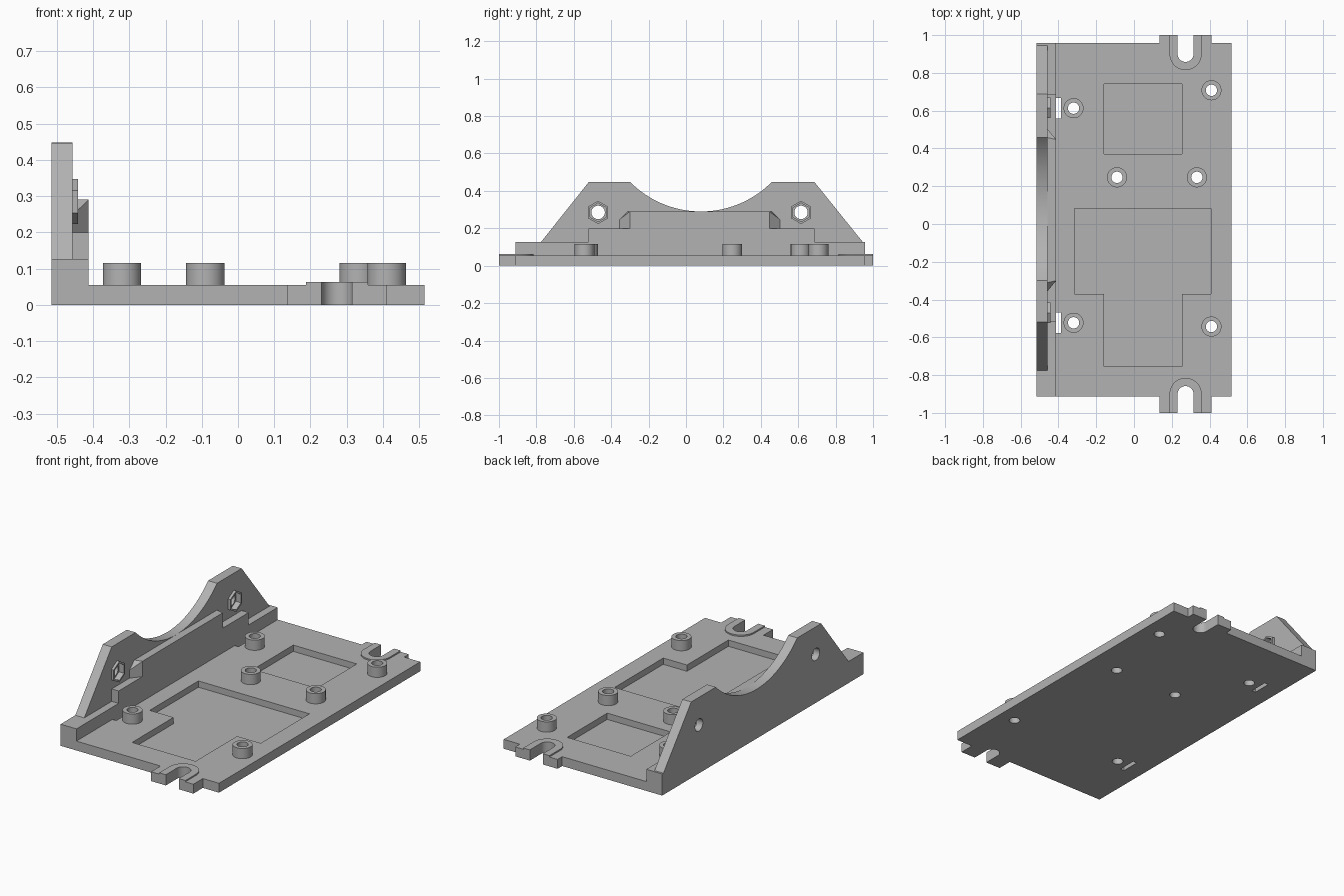
import bpy
import bmesh
from math import pi, sin, cos, asin
from mathutils import Vector

cube = bpy.data.objects.get("Cube")
if cube:
    bpy.data.objects.remove(cube, do_unlink=True)

grey = bpy.data.materials.new("plain grey")
grey.use_nodes = True
colour = (0.45, 0.45, 0.45, 1)
grey.diffuse_color = colour
grey.node_tree.nodes["Principled BSDF"].inputs["Base Color"].default_value = colour


def add_object(name, bm):
    bmesh.ops.recalc_face_normals(bm, faces=bm.faces[:])
    mesh = bpy.data.meshes.new(name)
    bm.to_mesh(mesh)
    bm.free()
    mesh.materials.append(grey)
    obj = bpy.data.objects.new(name, mesh)
    bpy.context.collection.objects.link(obj)
    return obj


def prism(name, points, low, high, axis="z"):
    """Extrude an outline: (x, y) along z, or (y, z) along x."""
    bm = bmesh.new()
    place = (lambda p, h: (p[0], p[1], h)) if axis == "z" else (lambda p, h: (h, p[0], p[1]))
    face = bm.faces.new([bm.verts.new(place(p, low)) for p in points])
    extruded = bmesh.ops.extrude_face_region(bm, geom=[face])
    offset = Vector(place((0, 0), high - low))
    bmesh.ops.translate(bm, vec=offset, verts=[v for v in extruded["geom"] if isinstance(v, bmesh.types.BMVert)])
    return add_object(name, bm)


def rect(a0, a1, b0, b1):
    return [(a0, b0), (a1, b0), (a1, b1), (a0, b1)]


def ring(a, b, radius, count=40, turn=0):
    return [(a + radius * cos(turn + 2 * pi * i / count),
             b + radius * sin(turn + 2 * pi * i / count)) for i in range(count)]


def u_shape(side, radius, end):
    """Outline of a U that opens towards the plate's end."""
    arc = [(SLOT_X + radius * cos(pi * i / 24), side * (0.9 - radius * sin(pi * i / 24))) for i in range(25)]
    return [(SLOT_X + radius, side * end)] + arc + [(SLOT_X - radius, side * end)]


def cut(target, cutters):
    for cutter in cutters:
        cutter.hide_render = True
        mod = target.modifiers.new("cut", "BOOLEAN")
        mod.operation = "DIFFERENCE"
        mod.solver = "EXACT"
        mod.object = cutter
    graph = bpy.context.evaluated_depsgraph_get()
    mesh = bpy.data.meshes.new_from_object(target.evaluated_get(graph))
    target.modifiers.clear()
    target.data = mesh
    for cutter in cutters:
        bpy.data.objects.remove(cutter, do_unlink=True)
    return target


# Main levels and positions
PLATE_TOP, FLOOR = 0.055, 0.018
OUTER, WALL_IN, LEDGE_IN = -0.515, -0.457, -0.412
FRONT, BACK = -0.912, 0.957
SLOT_X = 0.273
STANDOFFS = [(-0.32, 0.613), (-0.32, -0.523), (-0.09, 0.247),
             (0.333, 0.247), (0.41, 0.708), (0.41, -0.543)]
BOLTS = [(-0.47, 0.285), (0.615, 0.285)]
parts = []

# Base plate with end tabs
tab0, tab1 = 0.135, 0.41
plate = prism("base_plate", [
    (LEDGE_IN, FRONT), (tab0, FRONT), (tab0, -1), (tab1, -1), (tab1, FRONT), (-OUTER, FRONT),
    (-OUTER, BACK), (tab1, BACK), (tab1, 1), (tab0, 1), (tab0, BACK), (LEDGE_IN, BACK)], 0, PLATE_TOP)
cutters = [prism("hole_cutter", ring(x, y, 0.03), -0.1, 0.2) for x, y in STANDOFFS]
cutters += [prism("slot_cutter", u_shape(s, 0.042, 1.1), -0.1, 0.2) for s in (-1, 1)]
cutters += [prism("strap_cutter", rect(LEDGE_IN - 0.01, -0.387, y - 0.055, y + 0.055), -0.1, 0.2)
            for x, y in STANDOFFS[:2]]
# Recessed pockets
cutters.append(prism("square_pocket", rect(-0.16, 0.253, 0.37, 0.742), FLOOR, 0.2))
cutters.append(prism("t_pocket", [
    (-0.16, -0.755), (0.253, -0.755), (0.253, -0.37), (0.407, -0.37),
    (0.407, 0.082), (-0.315, 0.082), (-0.315, -0.37), (-0.16, -0.37)], FLOOR, 0.2))
parts.append(cut(plate, cutters))

# Hollow standoffs
for x, y in STANDOFFS:
    post = prism("standoff", ring(x, y, 0.053), PLATE_TOP, 0.115)
    parts.append(cut(post, [prism("hole_cutter", ring(x, y, 0.03), 0, 0.2)]))

# Raised rims round the end slots
for side, name in ((-1, "front_slot_rim"), (1, "back_slot_rim")):
    rim = prism(name, u_shape(side, 0.085, 1), PLATE_TOP, 0.063)
    parts.append(cut(rim, [prism("slot_cutter", u_shape(side, 0.042, 1.1), 0, 0.2)]))

# Side rail and the stepped ledge on it
parts.append(prism("side_rail", rect(OUTER, LEDGE_IN, FRONT, BACK), 0, 0.127))
parts.append(prism("lower_ledge", rect(-0.52, 0.687, 0.127, 0.2), WALL_IN, LEDGE_IN, "x"))

# Upper ledge with bevelled ends
bm = bmesh.new()
inner = rect(-0.30, 0.447, 0.2, 0.29)
outer = [(-0.355, 0.2), (0.502, 0.2), (0.502, 0.247), (0.457, 0.29), (-0.31, 0.29), (-0.355, 0.247)]
for x, outline in ((LEDGE_IN, inner), (WALL_IN, outer)):
    for y, z in outline:
        bm.verts.new((x, y, z))
bmesh.ops.convex_hull(bm, input=bm.verts[:])
bmesh.ops.dissolve_limit(bm, angle_limit=0.01, verts=bm.verts[:], edges=bm.edges[:])
parts.append(add_object("upper_ledge", bm))

# Tall wall with a scooped top
radius, middle, low = 0.533, 0.08, 0.29
half = asin(0.378 / radius)
scoop = [(middle + radius * sin(half * t / 20), low + radius * (1 - cos(half * t / 20)))
         for t in range(20, -21, -1)]
wall = prism("side_wall", [(-0.775, 0.127), (0.945, 0.127), (0.687, 0.447)] + scoop + [(-0.52, 0.447)],
             OUTER, WALL_IN, "x")
cutters = [prism("bolt_cutter", ring(y, z, 0.036), -0.7, -0.3, "x") for y, z in BOLTS]
cutters += [prism("nut_cutter", ring(y, z, 0.05, 6, pi / 2), -0.475, -0.3, "x") for y, z in BOLTS]
parts.append(cut(wall, cutters))

# Hexagonal nut holders on the wall
for y, z in BOLTS:
    holder = prism("nut_holder", ring(y, z, 0.062, 6, pi / 2), WALL_IN, -0.442, "x")
    parts.append(cut(holder, [prism("nut_cutter", ring(y, z, 0.05, 6, pi / 2), -0.6, -0.3, "x")]))

# Smooth the round faces, keep corners sharp
bpy.ops.object.select_all(action="DESELECT")
for part in parts:
    part.select_set(True)
bpy.context.view_layer.objects.active = parts[0]
bpy.ops.object.shade_smooth_by_angle(angle=pi / 6)
